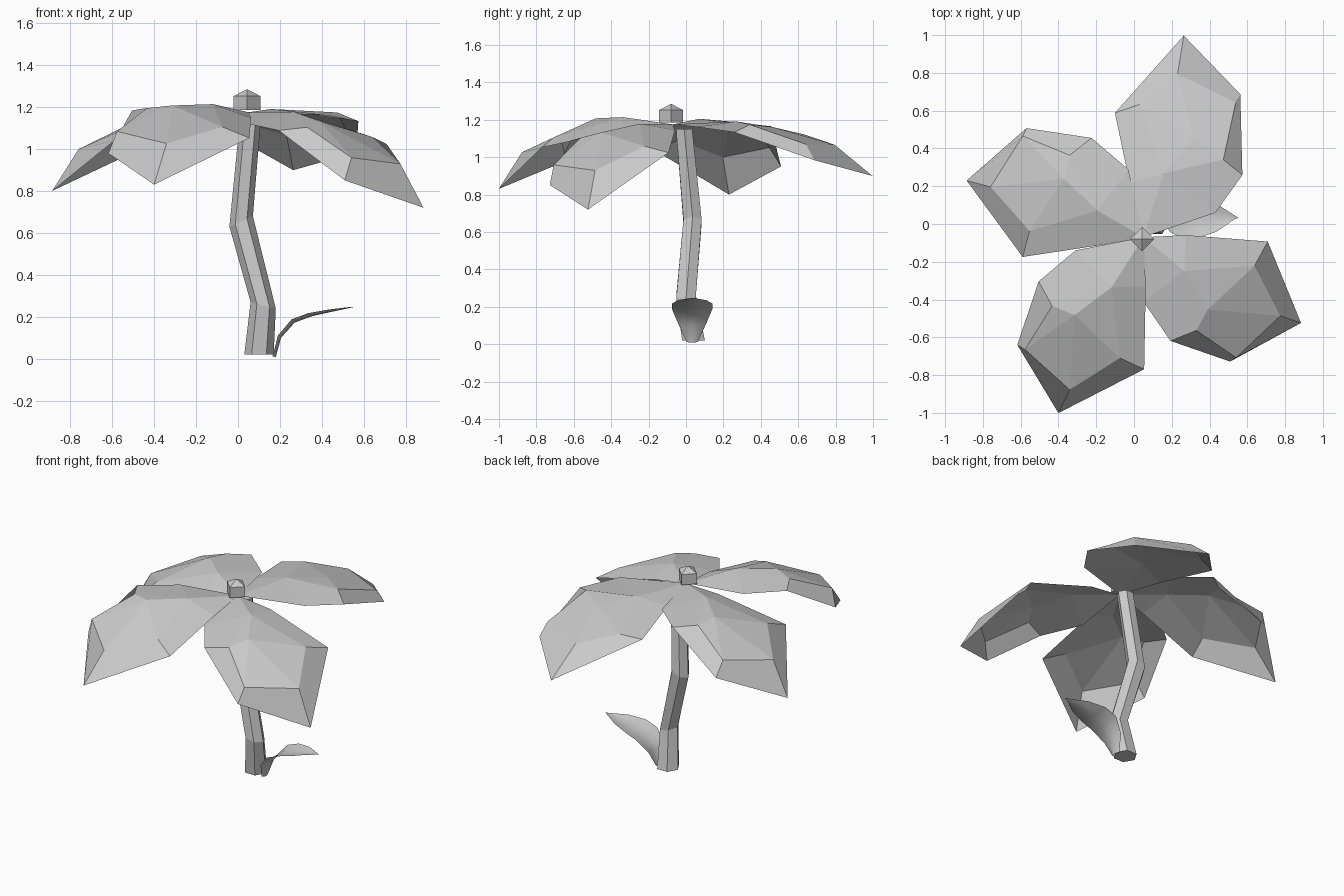
import bpy
from math import sin, cos, radians, pi
from mathutils import Matrix, Vector

if "Cube" in bpy.data.objects:
    bpy.data.objects.remove(bpy.data.objects["Cube"])


def make(name, verts, faces, smooth=False):
    me = bpy.data.meshes.new(name)
    me.from_pydata(verts, [], faces)
    me.update()
    for p in me.polygons:
        p.use_smooth = smooth
    ob = bpy.data.objects.new(name, me)
    bpy.context.collection.objects.link(ob)
    return ob


def bridge(rings, n, closed):
    """Quads between consecutive rings of n points."""
    return [(r * n + i, r * n + (i + 1) % n, (r + 1) * n + (i + 1) % n, (r + 1) * n + i)
            for r in range(rings - 1) for i in range(n if closed else n - 1)]


# Bent six-sided stem: x, y, z, radius, ring slope
path = [(0.10, 0.04, 0.02, 0.07, 0), (0.12, 0.0, 0.255, 0.06, -0.25),
        (0.015, 0.035, 0.655, 0.056, 0.45), (0.06, -0.01, 1.15, 0.05, 0)]
verts = [(x + r * cos(i * pi / 3), y + r * sin(i * pi / 3), z + s * r * cos(i * pi / 3))
         for x, y, z, r, s in path for i in range(6)]
make("stem", verts, bridge(4, 6, True) + [tuple(range(5, -1, -1)), tuple(range(18, 24))])

# Four-sided bud with a pointed cap
bud = [(0.043 + 0.064 * cos(i * pi / 2), -0.08 + 0.064 * sin(i * pi / 2), z)
       for z in (1.185, 1.252) for i in range(4)] + [(0.043, -0.08, 1.285)]
make("bud", bud, bridge(2, 4, True) + [(3, 2, 1, 0)] +
     [(4 + i, 4 + (i + 1) % 4, 8) for i in range(4)])

# One faceted petal pointing along +x, reused at four angles and tilts
P = dict(base=(0, 0, 0), l0=(.16, .11, -.02), l1=(.556, .30, -.125), tip=(.958, 0, -.365),
         r1=(.736, -.358, -.215), r2=(.391, -.409, 0), r3=(.157, -.307, .0),
         end=(.827, -.005, -.165), ir=(.743, -.312, -.11), i2=(.476, -.288, .01),
         il=(.561, .158, -.075), mid=(.467, -.16, .025), hub=(.25, -.05, .04))
F = ["base hub l0", "l0 hub il l1", "l1 il end tip", "tip end ir r1", "r1 ir i2 r2",
     "r2 i2 hub r3", "r3 hub base", "ir end mid", "ir mid i2", "end il mid",
     "il hub mid", "hub i2 mid"]
keys = list(P)
faces = [tuple(keys.index(k) for k in f.split()) for f in F]
# The back petal is flatter and has a longer sloping rim
flat = dict(P, end=(.76, -.005, -.135), l1=(.49, .27, -.11), r2=(.337, -.46, 0),
            ir=(.688, -.339, -.10), i2=(.39, -.34, .045), r3=(.117, -.367, .03),
            mid=(.467, -.16, .01))
for name, shape, x, y, angle, tilt, roll, sx, sz in [
        ("petal_back", flat, .045, .03, 76.2, 0, 4, 1.035, .73),
        ("petal_left", P, .03, -.05, 163, 0, 0, 1, 1),
        ("petal_front", P, .035, -.135, 243.7, 1.8, -1, 1, 1),
        ("petal_right", P, .08, -.07, 328.2, -5, 6, 1, 1)]:
    m = (Matrix.Translation((x, y, 1.165)) @ Matrix.Rotation(radians(angle), 4, 'Z')
         @ Matrix.Rotation(radians(-tilt), 4, 'Y') @ Matrix.Rotation(radians(roll), 4, 'X')
         @ Matrix.Diagonal((sx, 1, sz, 1)))
    pts = [m @ Vector(v) for v in shape.values()]
    pts[0] = Vector((.05, -.07, 1.175))      # all petals meet under the bud
    make(name, pts, faces)

# Small curled leaf at the foot: x, z, half width
sections = [(.18, .01, .03), (.205, .105, .075), (.27, .18, .108), (.35, .21, .108),
            (.45, .23, .075), (.553, .247, .004)]
leaf = [(x - .015 * t * t, .033 + w * t, z + .14 * w * (t * t - .5))
        for x, z, w in sections for t in (-1, -.5, 0, .5, 1)]
make("small_leaf", leaf, bridge(6, 5, False), True).data.flip_normals()
